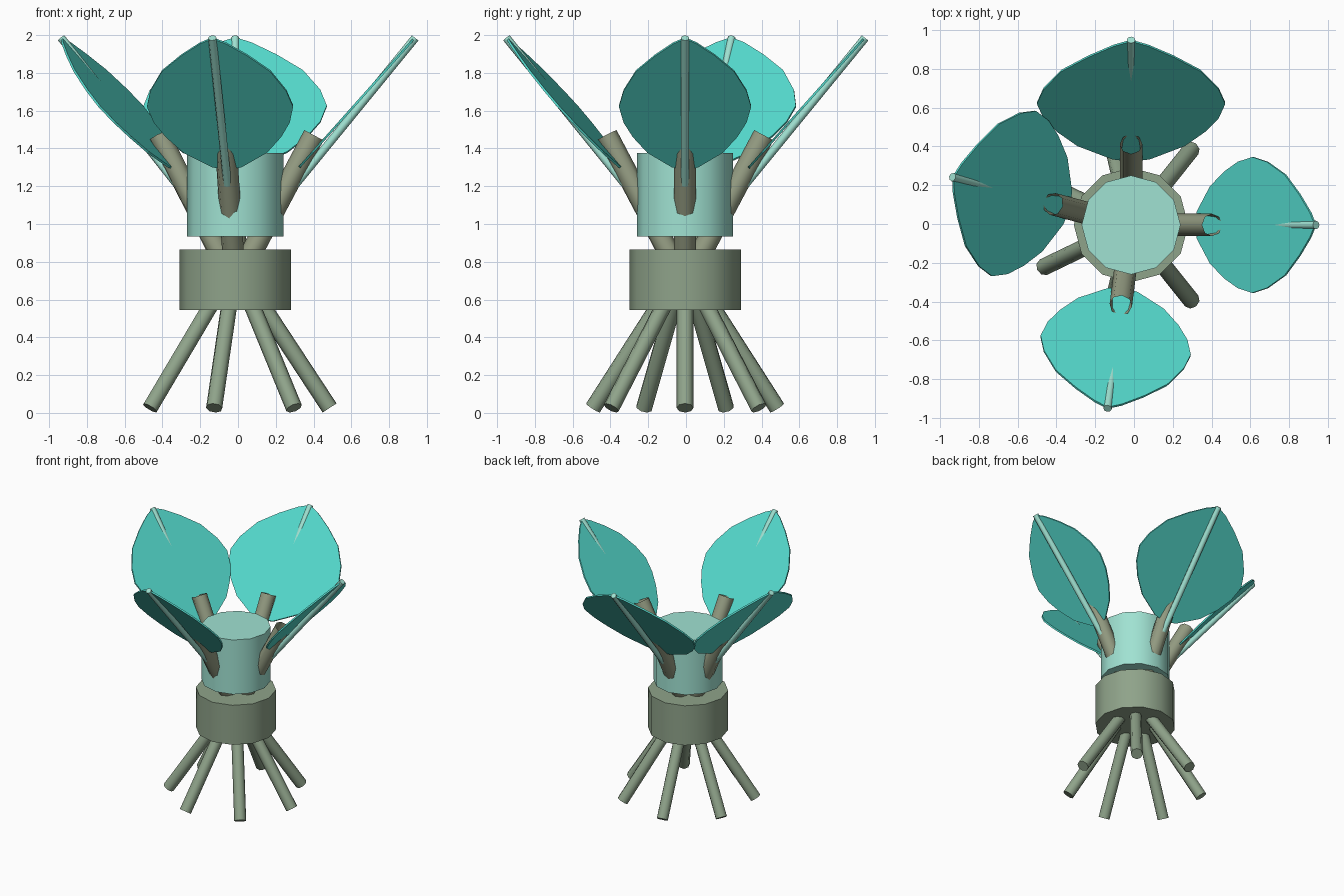
import bpy
import bmesh
from math import radians, cos, sin
from mathutils import Vector

if "Cube" in bpy.data.objects:
    bpy.data.objects.remove(bpy.data.objects["Cube"], do_unlink=True)

AXIS = Vector((-0.015, -0.005, 0))


def material(name, *rgb):
    """Flat material from 0-255 sRGB values, stored as linear."""
    lin = [((c / 255 + 0.055) / 1.055) ** 2.4 for c in rgb] + [1]
    mat = bpy.data.materials.new(name)
    mat.use_nodes = True
    mat.diffuse_color = lin
    mat.node_tree.nodes["Principled BSDF"].inputs["Base Color"].default_value = lin
    return mat


sage = material("sage green", 143, 163, 138)
bark = material("olive grey", 150, 158, 132)
aqua = material("pale aqua", 160, 226, 210)
teal = material("turquoise", 84, 217, 204)


def finish(bm, name, mat, smooth=True):
    mesh = bpy.data.meshes.new(name)
    bm.to_mesh(mesh)
    bm.free()
    obj = bpy.data.objects.new(name, mesh)
    bpy.context.collection.objects.link(obj)
    mesh.materials.append(mat)
    if smooth:
        bpy.ops.object.select_all(action="DESELECT")
        obj.select_set(True)
        bpy.context.view_layer.objects.active = obj
        bpy.ops.object.shade_smooth_by_angle(angle=radians(50))
    return obj


def polar(angle, r, z):
    """Point at a radius and height around the model's axis."""
    a = radians(angle)
    return AXIS + Vector((r * cos(a), r * sin(a), z))


def rod(name, start, end, radius, sides, mat, open_end=False):
    """Cylinder from start to end, optionally hollow at the far end."""
    bm = bmesh.new()
    d = end - start
    bmesh.ops.create_cone(bm, cap_ends=True, segments=sides, radius1=radius,
                          radius2=radius, depth=d.length)
    if open_end:
        top = [f for f in bm.faces if f.normal.z > 0.9]
        bmesh.ops.delete(bm, geom=top, context="FACES_ONLY")
    obj = finish(bm, name, mat)
    obj.rotation_mode = "QUATERNION"
    obj.rotation_quaternion = d.to_track_quat("Z", "Y")
    obj.location = (start + end) / 2
    return obj


# Half outline of a leaf: position along its length, share of half width
OUTLINE = [(0.02, 0.2), (0.13, 0.57), (0.25, 0.79), (0.36, 0.93), (0.48, 1),
           (0.6, 0.93), (0.75, 0.74), (0.87, 0.45), (0.96, 0.18)]


def leaf(name, angle, half_width, thickness=0.012):
    base, tip = polar(angle, 0.33, 1.29), polar(angle, 0.95, 1.985)
    along = tip - base
    side = Vector((-sin(radians(angle)), cos(radians(angle)), 0))
    normal = along.cross(side).normalized()
    rim = [(0, 0)] + OUTLINE + [(1, 0)] + [(t, -w) for t, w in reversed(OUTLINE)]
    bm = bmesh.new()
    verts = [bm.verts.new(base + along * t + side * (w * half_width)
                          - normal * thickness / 2) for t, w in rim]
    face = bm.faces.new(verts)
    out = bmesh.ops.extrude_face_region(bm, geom=[face])
    moved = [v for v in out["geom"] if isinstance(v, bmesh.types.BMVert)]
    bmesh.ops.translate(bm, verts=moved, vec=normal * thickness)
    bmesh.ops.recalc_face_normals(bm, faces=bm.faces)
    return finish(bm, name, teal, smooth=False)


# Body: wide lower drum and narrower upper drum
rod("lower_drum", polar(0, 0, 0.545), polar(0, 0, 0.865), 0.295, 12, sage)
rod("upper_drum", polar(0, 0, 0.935), polar(0, 0, 1.375), 0.255, 12, aqua)

# Seven splayed legs
for i in range(7):
    a = i * 360 / 7
    rod(f"leg_{i + 1}", polar(a, 0, 0.787), polar(a, 0.5, 0.026), 0.044, 8, sage)

# Four branches, each a hollow stick with a stem and a leaf
for place, a, half_width in (("left", 0, 0.35), ("back", 90, 0.485),
                             ("right", 165, 0.44), ("front", 262.7, 0.39)):
    rod(f"{place}_branch", polar(a, 0, 0.686), polar(a, 0.417, 1.47),
        0.058, 8, bark, open_end=True)
    rod(f"{place}_stem", polar(a, 0.31, 1.198), polar(a, 0.953, 1.985),
        0.022, 8, aqua)
    leaf(f"{place}_leaf", a, half_width)
